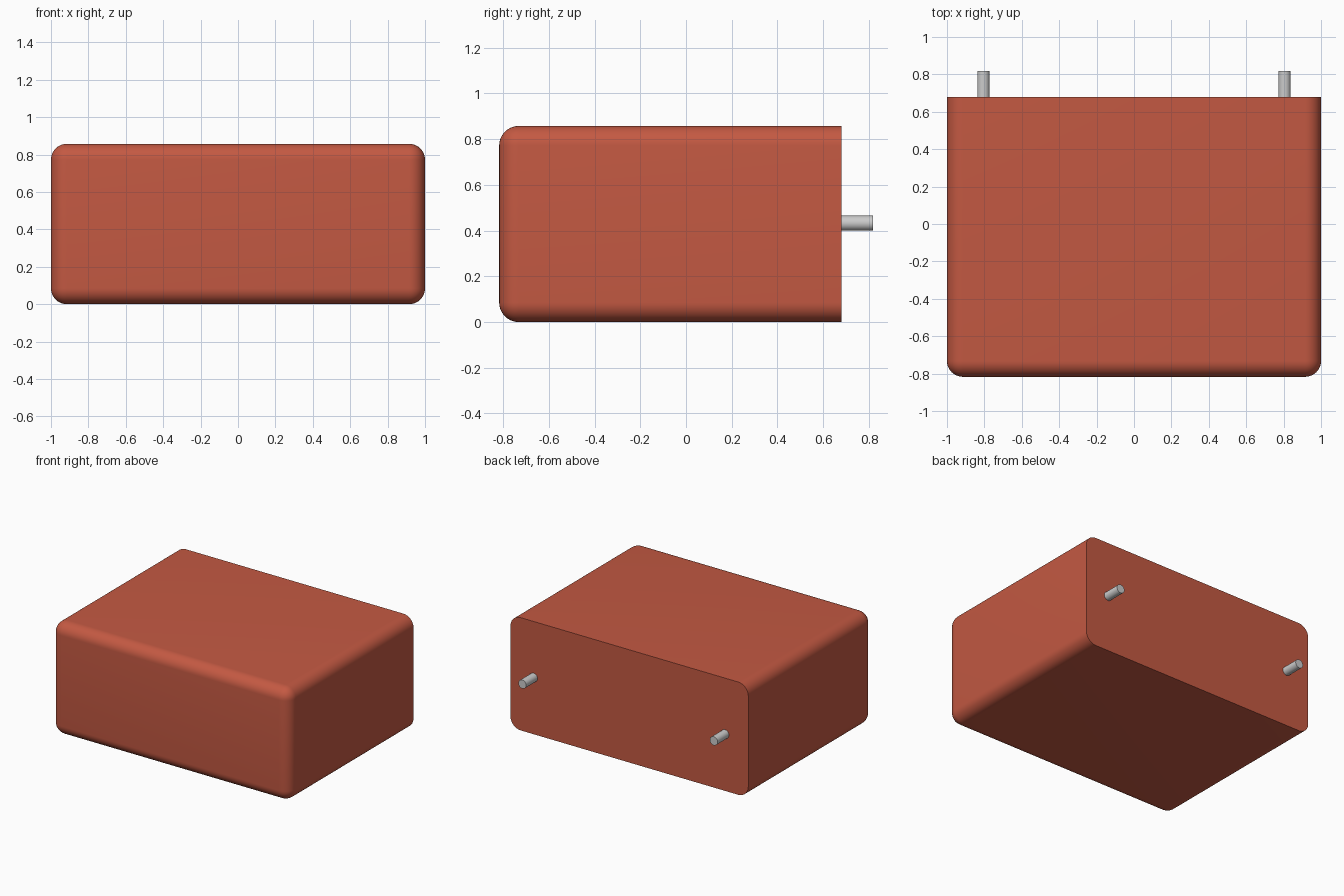
import bpy, bmesh, math

if "Cube" in bpy.data.objects:
    bpy.data.objects.remove(bpy.data.objects["Cube"])

W, H = 2.0, 0.857
Y0, Y1 = -0.817, 0.68
RADIUS = 0.085

# Material for the body
red = bpy.data.materials.new("red")
red.diffuse_color = (0.55, 0.10, 0.055, 1)
red.use_nodes = True
red.node_tree.nodes["Principled BSDF"].inputs["Base Color"].default_value = red.diffuse_color


def smooth(obj, angle=35):
    bpy.ops.object.select_all(action='DESELECT')
    obj.select_set(True)
    bpy.context.view_layer.objects.active = obj
    bpy.ops.object.shade_smooth_by_angle(angle=math.radians(angle))


# Body: block with every edge rounded except the flat back rim
bm = bmesh.new()
bmesh.ops.create_cube(bm, size=1)
for v in bm.verts:
    v.co = (v.co.x * W, Y0 if v.co.y < 0 else Y1, (v.co.z + 0.5) * H)
edges = [e for e in bm.edges if any(v.co.y < 0 for v in e.verts)]
bmesh.ops.bevel(bm, geom=edges, offset=RADIUS, offset_type='OFFSET',
                segments=10, profile=0.5, affect='EDGES')
mesh = bpy.data.meshes.new("body")
bm.to_mesh(mesh)
bm.free()
body = bpy.data.objects.new("body", mesh)
bpy.context.collection.objects.link(body)
mesh.materials.append(red)
smooth(body)

# Mounting pins on the back
PIN_END = 0.817
for side, x in (("left", -0.805), ("right", 0.805)):
    bpy.ops.mesh.primitive_cylinder_add(
        vertices=32, radius=0.033, depth=PIN_END - Y1,
        location=(x, (Y1 + PIN_END) / 2, 0.432),
        rotation=(math.pi / 2, 0, 0))
    pin = bpy.context.object
    pin.name = side + "_back_pin"
    smooth(pin)
